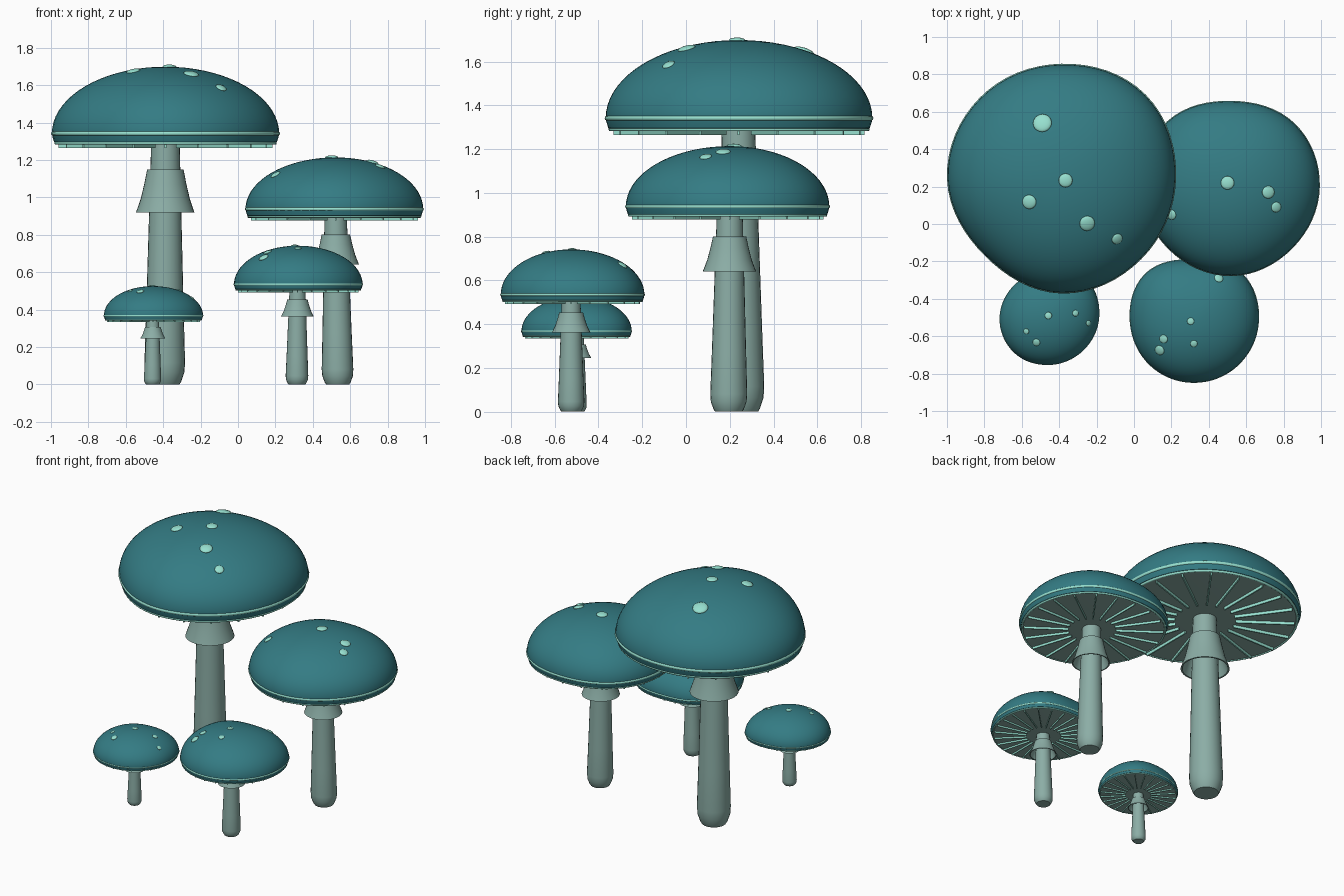
import bpy, bmesh, math
from mathutils import Vector, Matrix

if "Cube" in bpy.data.objects:
    bpy.data.objects.remove(bpy.data.objects["Cube"])

def material(name, rgb):
    m = bpy.data.materials.new(name)
    m.diffuse_color = (*rgb, 1)
    m.use_nodes = True
    m.node_tree.nodes["Principled BSDF"].inputs["Base Color"].default_value = m.diffuse_color
    return m

TEAL = material("teal", (0.034, 0.2, 0.23))
STEM = material("pale_stem", (0.26, 0.42, 0.38))
MINT = material("mint", (0.31, 0.75, 0.63))
TAU = 2 * math.pi

def finish(bm, name, mat, angle=40):
    bmesh.ops.remove_doubles(bm, verts=bm.verts, dist=1e-5)
    bmesh.ops.recalc_face_normals(bm, faces=bm.faces)
    me = bpy.data.meshes.new(name)
    bm.to_mesh(me)
    bm.free()
    me.materials.append(mat)
    ob = bpy.data.objects.new(name, me)
    bpy.context.collection.objects.link(ob)
    bpy.ops.object.select_all(action='DESELECT')
    ob.select_set(True)
    bpy.context.view_layer.objects.active = ob
    bpy.ops.object.shade_smooth_by_angle(angle=math.radians(angle))
    return ob

def outline(radii):
    # smooth closed outline through eight measured radii
    def at(a):
        t = (a / TAU * 8) % 8
        i, u = int(t), t % 1
        p0, p1, p2, p3 = (radii[(i + k) % 8] for k in (-1, 0, 1, 2))
        return 0.5 * (2 * p1 + (p2 - p0) * u + (2 * p0 - 5 * p1 + 4 * p2 - p3) * u * u
                      + (3 * p1 - p0 - 3 * p2 + p3) * u ** 3)
    return at

def lathe(name, profile, centre, mat, radius=lambda a: 1, segs=64, closed=False, angle=40):
    # centre is a function of height, radius a function of angle
    bm = bmesh.new()
    rings = []
    for r, z in profile:
        cx, cy = centre(z)
        rings.append([bm.verts.new((cx + r * radius(a) * math.cos(a), cy + r * radius(a) * math.sin(a), z))
                      for a in (TAU * k / segs for k in range(segs))])
    pairs = list(zip(rings, rings[1:])) + ([(rings[-1], rings[0])] if closed else [])
    for lo, hi in pairs:
        for k in range(segs):
            n = (k + 1) % segs
            bm.faces.new((lo[k], lo[n], hi[n], hi[k]))
    return finish(bm, name, mat, angle)

def bead(r, z, t, tz):
    return [(r + t * math.cos(TAU * k / 10), z + tz * math.sin(TAU * k / 10)) for k in range(10)]

def mushroom(tag, base, top, R, z0, dome, H, radii, gills, spots):
    rad = outline(radii)
    cap_c = lambda z: top
    stem_c = lambda z: (base[0] + (top[0] - base[0]) * z / H, base[1] + (top[1] - base[1]) * z / H)

    # cap dome with a short rolled-under band
    prof = [(math.sin(k * math.pi / 36), z0 + dome * math.cos(k * math.pi / 36)) for k in range(19)]
    prof += [(0.995, z0 - 0.03 * R), (0.98, z0 - 0.075 * R), (0.94, z0 - 0.09 * R)]
    lathe(tag + "_cap", prof, cap_c, TEAL, rad)
    # rim beads
    lathe(tag + "_rim", bead(0.988, z0, 0.02, 0.02 * R), cap_c, MINT, rad, closed=True)
    lathe(tag + "_lower_rim", bead(0.965, z0 - 0.085 * R, 0.014, 0.014 * R), cap_c, MINT, rad, closed=True)
    # underside
    zu = z0 - 0.09 * R
    lathe(tag + "_underside", [(0.965, zu), (0.9, zu - 0.005 * R), (0, zu - 0.005 * R)], cap_c, STEM, rad)

    # gills
    bm = bmesh.new()
    for k in range(gills):
        a = TAU * k / gills
        r = rad(a)
        m = (Matrix.Translation((*top, zu - 0.012 * R)) @ Matrix.Rotation(a, 4, 'Z')
             @ Matrix.Translation((0.63 * r, 0, 0)) @ Matrix.Diagonal((0.62 * r, 0.016 * R, 0.05 * R, 1)))
        bmesh.ops.create_cube(bm, size=1, matrix=m)
    finish(bm, tag + "_gills", MINT, 30)

    # stem
    lathe(tag + "_stem", [(0, 0), (0.13 * R, 0), (0.145 * R, 0.012 * H), (0.172 * R, 0.05 * H),
                          (0.178 * R, 0.09 * H), (0.165 * R, 0.3 * H), (0.142 * R, 0.7 * H),
                          (0.125 * R, H)], stem_c, STEM, segs=24)
    # flared collar
    lathe(tag + "_collar", [(0.13 * R, 0.885 * H), (0.16 * R, 0.89 * H), (0.185 * R, 0.83 * H),
                            (0.215 * R, 0.77 * H), (0.257 * R, 0.712 * H), (0.24 * R, 0.712 * H),
                            (0.2 * R, 0.77 * H), (0.165 * R, 0.83 * H)], stem_c, STEM, segs=32, closed=True)

    # raised spots following the dome surface
    bm = bmesh.new()
    for x, y, s in spots:
        dx, dy = x - top[0], y - top[1]
        r = rad(math.atan2(dy, dx))
        h = dome * math.sqrt(max(0, 1 - (dx * dx + dy * dy) / r ** 2))
        n = Vector((dx / r ** 2, dy / r ** 2, h / dome ** 2))
        m = (Matrix.Translation((x, y, z0 + h)) @ n.to_track_quat('Z', 'Y').to_matrix().to_4x4()
             @ Matrix.Diagonal((s, s, s * 0.32, 1)))
        bmesh.ops.create_uvsphere(bm, u_segments=20, v_segments=10, radius=1, matrix=m)
    finish(bm, tag + "_spots", MINT, 60)

mushroom("tall", (-0.392, 0.25), (-0.388, 0.24), 0.61, 1.342, 0.357, 1.29,
         (0.608, 0.633, 0.612, 0.612, 0.607, 0.575, 0.607, 0.6), 20,
         [(-0.49, 0.54, 0.05), (-0.366, 0.233, 0.037), (-0.56, 0.118, 0.038),
          (-0.25, 0.003, 0.041), (-0.09, -0.08, 0.03)])
mushroom("medium", (0.533, 0.195), (0.522, 0.2), 0.475, 0.938, 0.276, 0.9,
         (0.468, 0.474, 0.455, 0.487, 0.482, 0.472, 0.475, 0.46), 20,
         [(0.5, 0.22, 0.036), (0.718, 0.17, 0.034), (0.76, 0.09, 0.028), (0.2, 0.05, 0.028)])
mushroom("small", (0.315, -0.525), (0.318, -0.525), 0.34, 0.535, 0.207, 0.51,
         (0.347, 0.367, 0.335, 0.364, 0.338, 0.326, 0.322, 0.33), 24,
         [(0.453, -0.29, 0.024), (0.303, -0.52, 0.019), (0.158, -0.615, 0.023),
          (0.137, -0.675, 0.027), (0.32, -0.64, 0.019)])
mushroom("tiny", (-0.457, -0.5), (-0.455, -0.5), 0.26, 0.368, 0.158, 0.345,
         (0.267, 0.283, 0.25, 0.252, 0.262, 0.263, 0.252, 0.253), 24,
         [(-0.458, -0.49, 0.019), (-0.313, -0.477, 0.017), (-0.244, -0.53, 0.015),
          (-0.576, -0.574, 0.015), (-0.522, -0.633, 0.02)])
